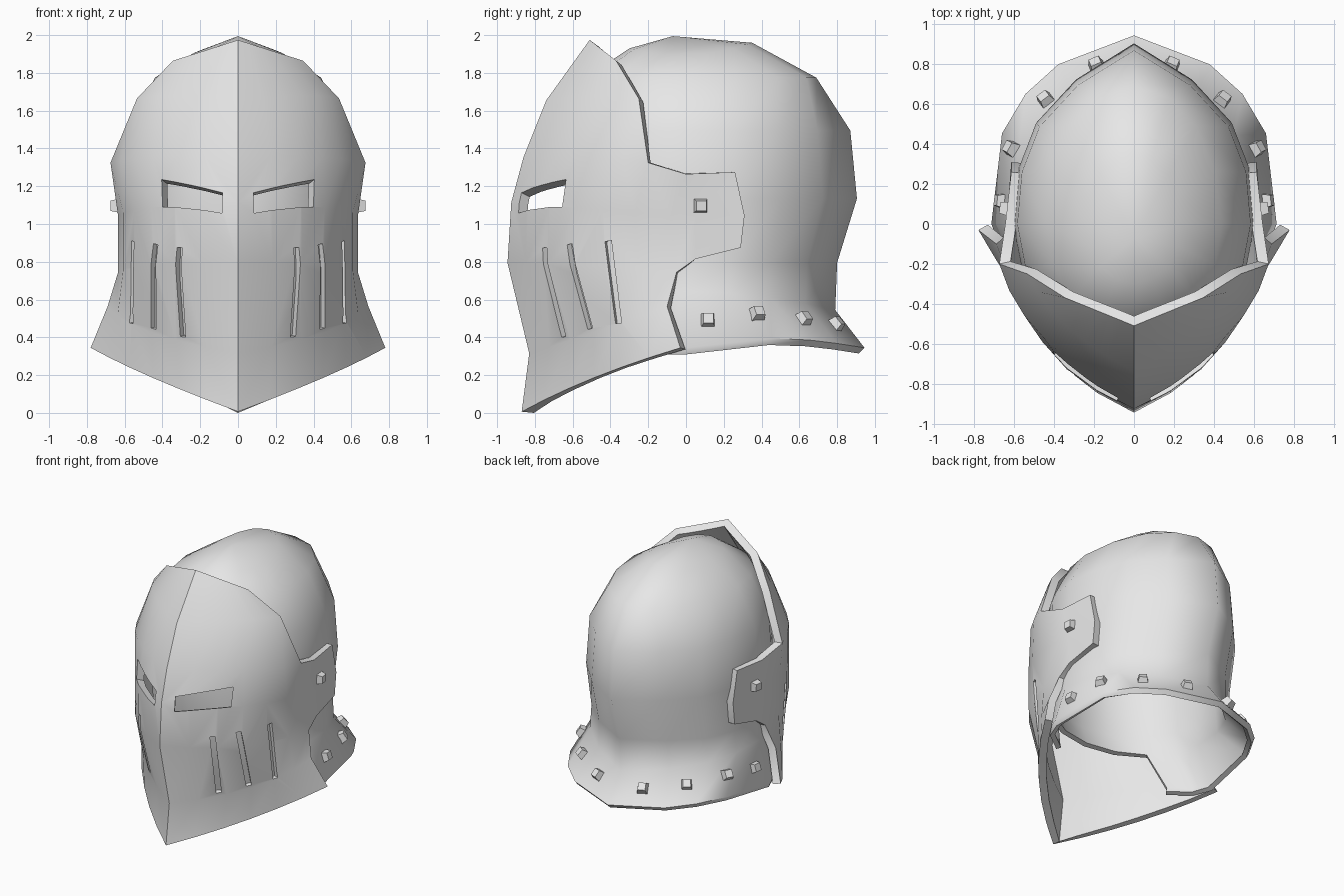
import bpy, bmesh, math
from mathutils import Vector, Matrix

if "Cube" in bpy.data.objects:
    bpy.data.objects.remove(bpy.data.objects["Cube"])

steel = bpy.data.materials.new("steel grey")
steel.diffuse_color = (0.8, 0.8, 0.8, 1)
steel.use_nodes = True
steel.node_tree.nodes["Principled BSDF"].inputs["Base Color"].default_value = steel.diffuse_color


def make_object(name, verts, faces):
    mesh = bpy.data.meshes.new(name)
    mesh.from_pydata([tuple(v) for v in verts], [], faces)
    mesh.materials.append(steel)
    ob = bpy.data.objects.new(name, mesh)
    bpy.context.collection.objects.link(ob)
    return ob


def mirror(ob, merge=True):
    m = ob.modifiers.new("mirror", 'MIRROR')
    m.use_clip = m.use_mirror_merge = merge
    m.merge_threshold = 0.002


def thicken(ob, amount):
    m = ob.modifiers.new("thickness", 'SOLIDIFY')
    m.thickness, m.offset, m.use_even_offset = amount, -1, True


def bake(ob):
    dg = bpy.context.evaluated_depsgraph_get()
    mesh = bpy.data.meshes.new_from_object(ob.evaluated_get(dg))
    ob.modifiers.clear()
    ob.data = mesh


def smooth(ob, degrees):
    bpy.ops.object.select_all(action='DESELECT')
    bpy.context.view_layer.objects.active = ob
    ob.select_set(True)
    bpy.ops.object.shade_smooth_by_angle(angle=math.radians(degrees))


# Skull dome with a flared neck rim that is open under the face
SEG = 16
ROUND = [(math.sin(k * math.pi / 8), math.cos(k * math.pi / 8)) for k in range(5)]
POINTED = [(0, 1), (.48, .80), (.81, .56), (.96, .30), (1, 0)]
FLARE = [(0, 1), (.53, .847), (.76, .69), (.925, .48), (1, 0)]
rings = [  # height, half width, back, front, shape of the back quarter
    ("lip", .70, .915, .35, FLARE), ("rim", .715, .945, .35, FLARE),
    ("neck", .62, .79, .54, POINTED), (.80, .60, .80, .59, POINTED),
    (1.14, .605, .905, .62, POINTED), (1.5, .585, .87, .61, POINTED),
    (1.78, .44, .69, .53, ROUND), ("crown", .24, .35, .30, ROUND)]


def ring_height(level, x, y):
    if level == "crown":
        return 1.965 - (1.0 if y > -.01 else .7) * x * x - (.03 if y < -.1 else 0)
    y = max(y, 0)
    if level == "neck":
        return .65 - .16 * y * y
    wave = .315 + .05 * math.sin(math.pi * min(y / .945, 1))
    return {"lip": wave, "rim": wave + .035}.get(level, level)


def ring_point(i, shape):
    """Unit cross-section, starting at the front and turning to the right."""
    side = 1 if i <= SEG // 2 else -1
    k = min(i, SEG - i)
    sx, sy = ROUND[k] if k <= 4 else shape[8 - k]
    return side * sx, (-sy if k <= 4 else sy)


verts, faces = [], []
for level, a, back, front, shape in rings:
    for i in range(SEG):
        x, y = ring_point(i, shape)
        x, y = x * a, y * (back if y > 0 else front)
        verts.append((x, y, ring_height(level, x, y)))
for r in range(len(rings) - 1):
    for i in range(SEG):
        if r < 2 and (i < 2 or i >= SEG - 2):
            continue                      # open under the face
        j = (i + 1) % SEG
        faces.append((r * SEG + i, r * SEG + j, (r + 1) * SEG + j, (r + 1) * SEG + i))
apex, top = len(verts), (len(rings) - 1) * SEG
verts.append((0, -.07, 2.0))
faces += [(top + i, top + (i + 1) % SEG, apex) for i in range(SEG)]
used = sorted({i for f in faces for i in f})
index = {old: new for new, old in enumerate(used)}
dome = make_object("skull_dome", [verts[i] for i in used],
                   [tuple(index[i] for i in f) for f in faces])
thicken(dome, .035)
bake(dome)

# Visor half: each row is a curve from the centre ridge to the side edge
rows = [  # ridge, bend, side edge
    ((0, -.87, .012), (.51, -.53, .20), (.78, -.03, .35)),
    ((0, -.83, .32), (.57, -.52, .42), (.69, -.10, .57)),
    ((0, -.945, .80), (.60, -.68, .80), (.635, -.05, .75)),
    ((0, -.925, 1.12), (.60, -.68, 1.10), (.635, -.08, 1.05)),
    ((0, -.86, 1.36), (.56, -.62, 1.37), (.675, -.20, 1.33)),
    ((0, -.74, 1.66), (.42, -.52, 1.70), (.535, -.25, 1.67)),
    ((0, -.51, 1.98), (.17, -.44, 1.925), (.345, -.37, 1.87))]
COLS = 6
verts, faces = [], []
for a, c, b in rows:
    a, c, b = Vector(a), Vector(c), Vector(b)
    for i in range(COLS + 1):
        t = i / COLS
        verts.append(a * (1 - t) ** 2 + c * 2 * t * (1 - t) + b * t * t)
W = COLS + 1
for r in range(len(rows) - 1):
    for c in range(COLS):
        k = r * W + c
        faces.append((k, k + 1, k + W + 1, k + W))
# hinge tab behind the side edge
tab = len(verts)
verts += [(.63, .05, .82), (.615, .29, .88), (.635, .05, 1.05),
          (.615, .31, 1.05), (.645, 0, 1.27), (.615, .26, 1.28)]
for n in range(2):
    h, k = (n + 2) * W + COLS, tab + 2 * n
    faces += [(h, k, k + 2, h + W), (k, k + 1, k + 3, k + 2)]
visor = make_object("visor", verts, faces)
mirror(visor)
thicken(visor, .055)
bake(visor)


def surface(ob, p):
    hit, loc, normal, _ = ob.closest_point_on_mesh(Vector(p))
    return loc, normal


# Cutters for eye openings and breathing grooves, built from left/right pairs
def strip_cutter(name, pairs, n, out, inn):
    pts = []
    for l, r in pairs:
        pts += [l + n * out, r + n * out, r - n * inn, l - n * inn]
    f = [(0, 1, 2, 3), tuple(len(pts) - 4 + i for i in (3, 2, 1, 0))]
    for s in range(len(pairs) - 1):
        f += [(4 * s + i, 4 * s + 4 + i, 4 * s + 4 + (i + 1) % 4, 4 * s + (i + 1) % 4)
              for i in range(4)]
    ob = make_object(name, pts, f)
    bm = bmesh.new()
    bm.from_mesh(ob.data)
    bmesh.ops.recalc_face_normals(bm, faces=bm.faces)
    bm.to_mesh(ob.data)
    bm.free()
    mirror(ob, merge=False)
    bake(ob)
    ob.hide_render = True
    return ob


eye = [Vector(p) for p in ((.08, -.88, 1.06), (.405, -.665, 1.10),
                           (.08, -.87, 1.17), (.41, -.645, 1.245))]
cutters = [strip_cutter("eye_cutter", [eye[:2], eye[2:]],
                        Vector((.5, -.80, .38)).normalized(), .12, .13)]
slits = [((.31, -.75, .88), (.285, -.64, .41)), ((.43, -.61, .90), (.45, -.51, .45)),
         ((.55, -.41, .915), (.575, -.36, .48))]
for hi, lo in slits:
    hi, lo = Vector(hi), Vector(lo)
    path = [surface(visor, lo.lerp(hi, t) + Vector((.03, -.03, 0))) for t in (0, .33, .66, 1)]
    n = (path[1][1] + path[2][1]).normalized()
    side = (hi - lo).cross(n).normalized() * .018
    pairs = []
    for t, (loc, _) in zip((0, .33, .66, 1), path):
        base = lo.lerp(hi, t)
        base += n * (loc - base).dot(n)
        pairs.append((base - side, base + side))
    cutters.append(strip_cutter("slit_cutter", pairs, n, .08, .03))

# Rivets: one on the hinge tab, four along the neck rim, mirrored
seats = [(visor, (.75, .09, 1.10)), (dome, (.70, .12, .51)), (dome, (.60, .37, .52)),
         (dome, (.44, .62, .50)), (dome, (.19, .80, .48))]
rivets = []
for base, p in seats:
    loc, n = surface(base, p)
    bm = bmesh.new()
    bmesh.ops.create_cone(bm, cap_ends=True, segments=4, radius1=.056, radius2=.038,
                          depth=.06, matrix=Matrix.Rotation(math.pi / 4, 4, 'Z'))
    bm.transform(Matrix.Translation(loc + n * .01) @ n.to_track_quat('Z', 'Y').to_matrix().to_4x4())
    ob = make_object("rivet", [], [])
    bm.to_mesh(ob.data)
    bm.free()
    mirror(ob)
    bake(ob)
    rivets.append(ob)

for c in cutters:
    m = visor.modifiers.new("cut", 'BOOLEAN')
    m.operation, m.solver, m.object = 'DIFFERENCE', 'EXACT', c
bake(visor)
for c in cutters:
    bpy.data.objects.remove(c)

smooth(visor, 35)
smooth(dome, 60)

# Stand the helmet on the floor
low = min(v.co.z for ob in (visor, dome) for v in ob.data.vertices)
for ob in [visor, dome] + rivets:
    ob.data.transform(Matrix.Translation((0, 0, -low)))
